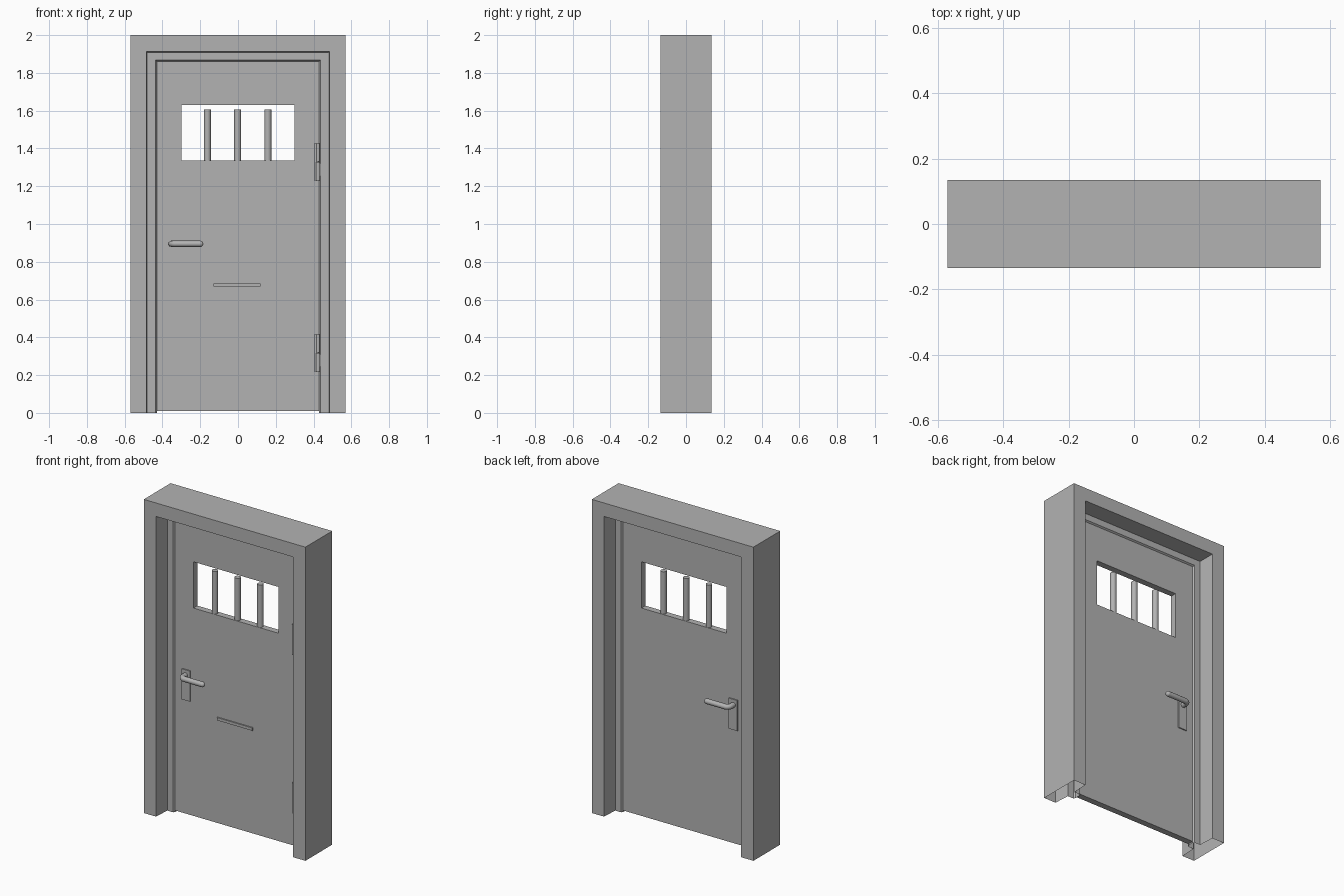
import bpy, bmesh, math
from mathutils import Vector

cube = bpy.data.objects.get("Cube")
if cube:
    bpy.data.objects.remove(cube, do_unlink=True)

grey = bpy.data.materials.new("plain_grey")
grey.use_nodes = True
grey.diffuse_color = (0.45, 0.45, 0.45, 1)
grey.node_tree.nodes["Principled BSDF"].inputs["Base Color"].default_value = grey.diffuse_color


def finish(name, bm):
    bmesh.ops.recalc_face_normals(bm, faces=bm.faces)
    mesh = bpy.data.meshes.new(name)
    bm.to_mesh(mesh)
    bm.free()
    mesh.materials.append(grey)
    obj = bpy.data.objects.new(name, mesh)
    bpy.context.collection.objects.link(obj)
    return obj


def smooth(obj):
    bpy.ops.object.select_all(action='DESELECT')
    obj.select_set(True)
    bpy.context.view_layer.objects.active = obj
    bpy.ops.object.shade_smooth_by_angle(angle=math.radians(40))


def box(name, x, y, z):
    bm = bmesh.new()
    bmesh.ops.create_cube(bm, size=1)
    for v in bm.verts:
        v.co = Vector([(r[0] + r[1]) / 2 + c * (r[1] - r[0]) for r, c in zip((x, y, z), v.co)])
    return finish(name, bm)


def rod(name, x, y, z0, z1, radius, sides=20):
    bm = bmesh.new()
    bmesh.ops.create_cone(bm, cap_ends=True, segments=sides, radius1=radius, radius2=radius, depth=z1 - z0)
    bmesh.ops.translate(bm, verts=bm.verts, vec=(x, y, (z0 + z1) / 2))
    smooth(finish(name, bm))


def tube(name, points, radius):
    curve = bpy.data.curves.new(name, 'CURVE')
    curve.dimensions = '3D'
    curve.bevel_depth = radius
    curve.bevel_resolution = 4
    curve.use_fill_caps = True
    spline = curve.splines.new('POLY')
    spline.points.add(len(points) - 1)
    for p, co in zip(spline.points, points):
        p.co = (*co, 1)
    curve.materials.append(grey)
    obj = bpy.data.objects.new(name, curve)
    bpy.context.collection.objects.link(obj)
    bpy.ops.object.select_all(action='DESELECT')
    obj.select_set(True)
    bpy.context.view_layer.objects.active = obj
    bpy.ops.object.convert(target='MESH')
    smooth(bpy.context.view_layer.objects.active)


# Frame: a hollow rebated section swept up, across and down, open at the floor
front_half = [(0.57, -0.135), (0.484, -0.135), (0.478, -0.03), (0.437, -0.03), (0.43, -0.02)]
profile = front_half + [(w, -y) for w, y in reversed(front_half)]
bm = bmesh.new()
rings = []
for side, at_top in ((-1, False), (-1, True), (1, True), (1, False)):
    rings.append([bm.verts.new((side * w, y, 1.43 + w if at_top else 0)) for w, y in profile])
for a, b in zip(rings, rings[1:]):
    for i in range(len(profile)):
        j = (i + 1) % len(profile)
        bm.faces.new((a[i], a[j], b[j], b[i]))
finish("door_frame", bm)

# Door leaf: a slab with a rectangular window opening
HALF = 0.02


def rectangle(bm, x, z0, z1, y):
    return [bm.verts.new(c) for c in ((-x, y, z0), (x, y, z0), (x, y, z1), (-x, y, z1))]


bm = bmesh.new()
loops = [rectangle(bm, 0.43, 0.01, 1.86, -HALF), rectangle(bm, 0.3, 1.335, 1.63, -HALF),
         rectangle(bm, 0.3, 1.335, 1.63, HALF), rectangle(bm, 0.43, 0.01, 1.86, HALF)]
for k in range(4):
    a, b = loops[k], loops[(k + 1) % 4]
    for i in range(4):
        j = (i + 1) % 4
        bm.faces.new((a[i], a[j], b[j], b[i]))
finish("door_leaf", bm)

# Window bars, stopping just short of the top of the opening
for i in (-1, 0, 1):
    rod(f"window_bar_{i + 2}", i * 0.16 - 0.002, 0, 1.33, 1.605, 0.0185)

# Handles on both faces: backplate, bent lever and rounded tip
for label, s in (("front", -1), ("back", 1)):
    box(f"{label}_handle_plate", (-0.38, -0.32), sorted((s * HALF, s * 0.027)), (0.735, 0.93))
    bend, x0, y0, z = 0.025, -0.352, 0.073, 0.895
    path = [(x0, s * HALF, z)]
    for k in range(7):
        t = k / 6 * math.pi / 2
        path.append((x0 + bend * (1 - math.cos(t)), s * (y0 - bend + bend * math.sin(t)), z))
    tip = (-0.2, s * y0, z)
    tube(f"{label}_handle_lever", path + [tip], 0.0165)
    bm = bmesh.new()
    bmesh.ops.create_uvsphere(bm, u_segments=16, v_segments=10, radius=0.0165)
    bmesh.ops.translate(bm, verts=bm.verts, vec=tip)
    smooth(finish(f"{label}_handle_tip", bm))

# Slot strip on the front
box("slot_strip", (-0.13, 0.12), (-0.028, -HALF), (0.668, 0.686))

# Hinges on the front: door plate, two-part knuckle and frame plate
for label, z in (("lower", 0.22), ("upper", 1.23)):
    box(f"{label}_hinge_leaf", (0.402, 0.425), (-0.032, -HALF), (z, z + 0.195))
    rod(f"{label}_hinge_knuckle", 0.424, -0.034, z, z + 0.098, 0.011, 12)
    rod(f"{label}_hinge_pin", 0.424, -0.034, z + 0.1, z + 0.195, 0.009, 12)
    box(f"{label}_hinge_frame_plate", (0.428, 0.476), (-0.037, -0.029), (z + 0.025, z + 0.09))
